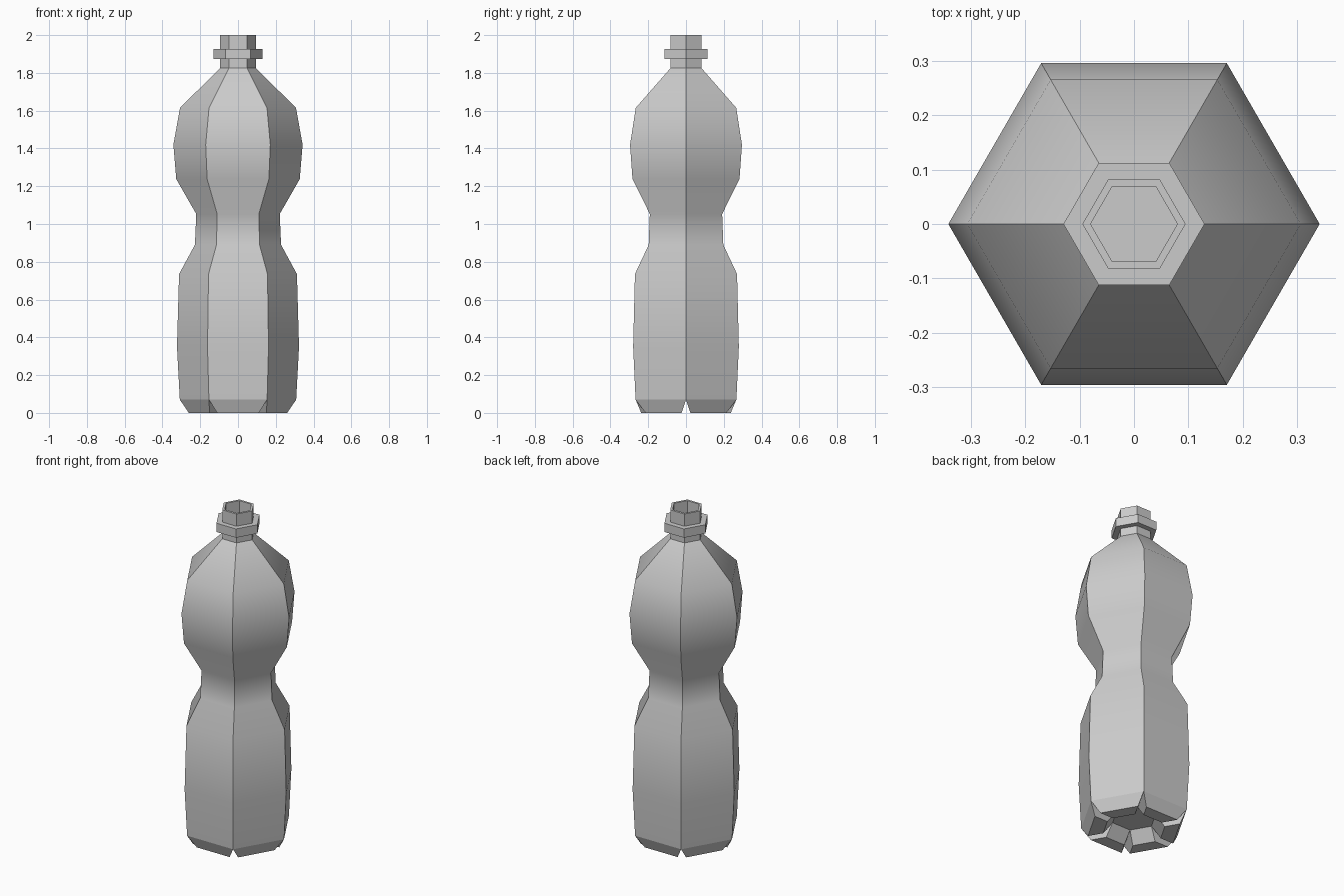
import bpy, bmesh, math
from mathutils import Vector

if "Cube" in bpy.data.objects:
    bpy.data.objects.remove(bpy.data.objects["Cube"])

SIDES = 6
STEP = math.tau / SIDES


def corner(r, z, k):
    return Vector((r * math.cos(k * STEP), r * math.sin(k * STEP), z))


def finish(name, bm, angle=None):
    bmesh.ops.recalc_face_normals(bm, faces=bm.faces)
    me = bpy.data.meshes.new(name)
    bm.to_mesh(me)
    bm.free()
    ob = bpy.data.objects.new(name, me)
    bpy.context.collection.objects.link(ob)
    if angle:
        bpy.ops.object.select_all(action='DESELECT')
        ob.select_set(True)
        bpy.context.view_layer.objects.active = ob
        bpy.ops.object.shade_smooth_by_angle(angle=math.radians(angle))
    return ob


def hex_lathe(name, profile, closed=False, cap_end=False, angle=None):
    """Sweep (radius, z) points around z with six flat sides."""
    bm = bmesh.new()
    rings = [[bm.verts.new(corner(r, z, k)) for k in range(SIDES)] for r, z in profile]
    pairs = list(zip(rings, rings[1:]))
    if closed:
        pairs.append((rings[-1], rings[0]))
    for a, b in pairs:
        for k in range(SIDES):
            n = (k + 1) % SIDES
            bm.faces.new((a[k], a[n], b[n], b[k]))
    if cap_end:
        bm.faces.new(rings[-1])
    return finish(name, bm, angle)


# Bottle shell: outer wall up to the rim, then inner wall down to the floor
outer = [(0.308, 0.07), (0.323, 0.35), (0.312, 0.735), (0.228, 0.89), (0.221, 1.053),
         (0.327, 1.238), (0.342, 1.42), (0.307, 1.615), (0.095, 1.825)]
inner = [(r - 0.015, z) for r, z in reversed(outer)]
inner[-1] = (inner[-1][0], 0.085)
hex_lathe("bottle_body", outer + [(0.095, 2.0), (0.08, 2.0)] + inner,
          cap_end=True, angle=35)

# Collar around the neck
hex_lathe("neck_collar", [(0.09, 1.873), (0.13, 1.873), (0.13, 1.926), (0.09, 1.926)],
          closed=True)

# Base: six tapered feet separated by notches, around a raised centre
bm = bmesh.new()
rim = [bm.verts.new(corner(0.308, 0.07, k)) for k in range(SIDES)]
mid = [bm.verts.new(corner(0.125, 0.07, k)) for k in range(SIDES)]


def foot_edge(k, apothem, half):
    t = (k + 0.5) * STEP
    out = Vector((math.cos(t), math.sin(t), 0))
    side = Vector((-math.sin(t), math.cos(t), 0))
    return [bm.verts.new(out * apothem + side * s * half) for s in (-1, 1)]


for k in range(SIDES):
    n = (k + 1) % SIDES
    o = foot_edge(k, 0.237, 0.11)
    i = foot_edge(k, 0.16, 0.065)
    bm.faces.new((rim[k], rim[n], o[1], o[0]))
    bm.faces.new((o[0], o[1], i[1], i[0]))
    bm.faces.new((i[0], i[1], mid[n], mid[k]))
    bm.faces.new((rim[k], o[0], i[0], mid[k]))
    bm.faces.new((rim[n], mid[n], i[1], o[1]))
bm.faces.new(mid)
base = finish("base_feet", bm)
# Make sure the open base shell faces downward
if min(base.data.polygons, key=lambda p: p.center.z).normal.z > 0:
    base.data.flip_normals()
